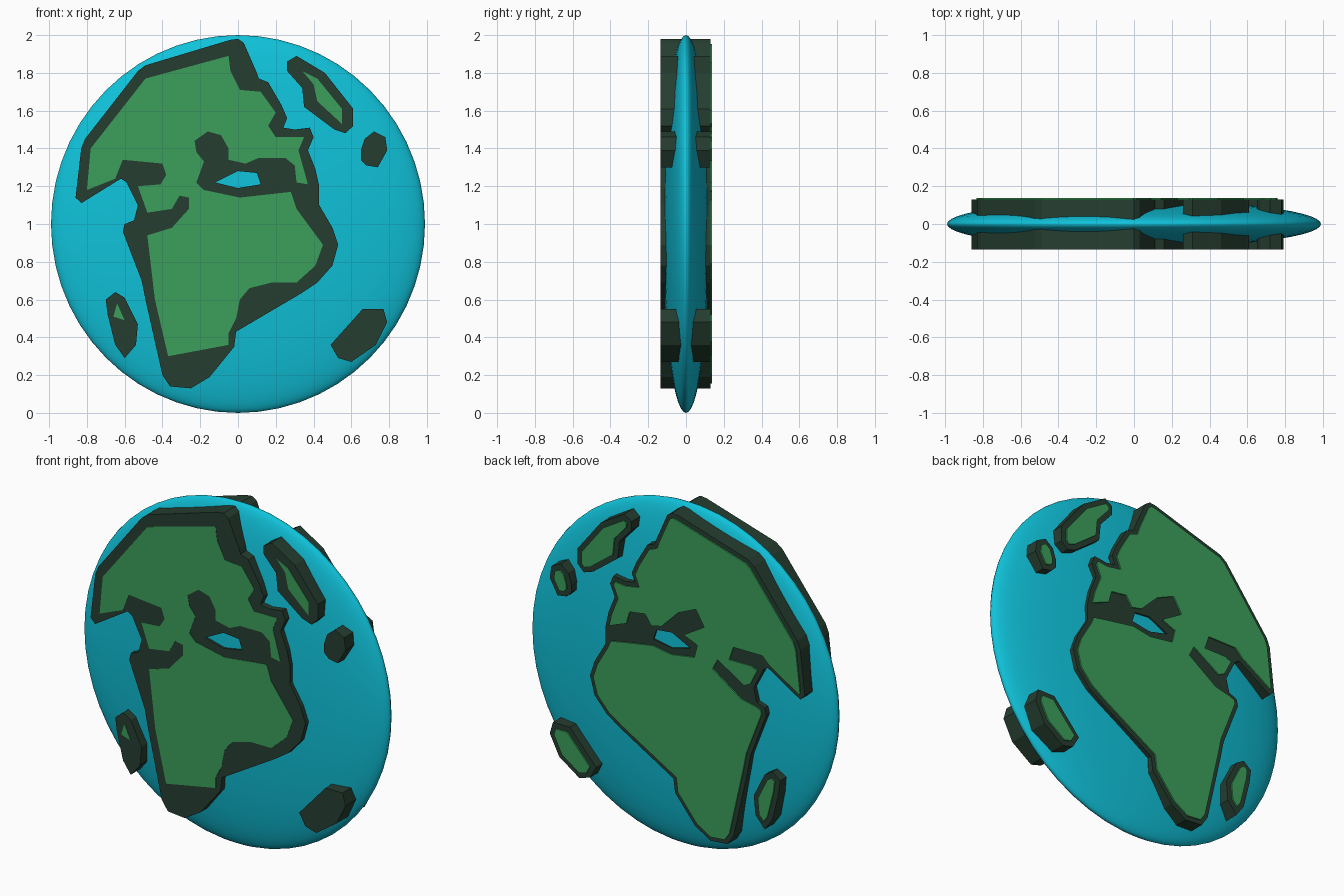
import bpy
import bmesh
import math
from mathutils import Vector

default_cube = bpy.data.objects.get("Cube")
if default_cube:
    bpy.data.objects.remove(default_cube, do_unlink=True)


def make_material(name, colour):
    material = bpy.data.materials.new(name)
    material.use_nodes = True
    rgba = (*colour, 1)
    material.diffuse_color = rgba
    shader = next(n for n in material.node_tree.nodes if n.type == "BSDF_PRINCIPLED")
    shader.inputs["Base Color"].default_value = rgba
    shader.inputs["Roughness"].default_value = 0.7
    return material


ocean_blue = make_material("ocean_blue", (.005, .54, .7))
land_green = make_material("land_green", (.045, .35, .105))
cliff_green = make_material("dark_cliff_green", (.019, .048, .03))


def inset(loop, distance):
    """Move every point of a clockwise outline inwards, with limited mitres."""
    points = [Vector(p) for p in loop]
    moved = []
    for i, point in enumerate(points):
        before = (point - points[i - 1]).normalized()
        after = (points[(i + 1) % len(points)] - point).normalized()
        n1 = Vector((before.y, -before.x))
        n2 = Vector((after.y, -after.x))
        moved.append(point + (n1 + n2) * distance / max(.6, 1 + n1.dot(n2)))
    return moved


def slab(name, loops, front, back, material):
    """Fill the outlines (inner ones become holes) and extrude along y."""
    curve = bpy.data.curves.new(name, "CURVE")
    curve.dimensions = "2D"
    curve.fill_mode = "BOTH"
    curve.extrude = (back - front) / 2
    for loop in loops:
        spline = curve.splines.new("POLY")
        spline.points.add(len(loop) - 1)
        for target, (x, z) in zip(spline.points, loop):
            target.co = (x, z, 0, 1)
        spline.use_cyclic_u = True
    obj = bpy.data.objects.new(name, curve)
    bpy.context.collection.objects.link(obj)
    obj.location.y = (front + back) / 2
    obj.rotation_euler.x = math.pi / 2
    bpy.ops.object.select_all(action="DESELECT")
    obj.select_set(True)
    bpy.context.view_layer.objects.active = obj
    bpy.ops.object.convert(target="MESH")
    obj = bpy.context.view_layer.objects.active
    obj.name = name
    mesh = obj.data
    bm = bmesh.new()
    bm.from_mesh(mesh)
    bmesh.ops.remove_doubles(bm, verts=bm.verts, dist=.00001)
    bmesh.ops.recalc_face_normals(bm, faces=bm.faces)
    for face in bm.faces:
        face.smooth = False
        face.material_index = 0
    bm.to_mesh(mesh)
    bm.free()
    mesh.materials.clear()
    mesh.materials.append(material)
    return obj


# Flattened ocean globe
bpy.ops.mesh.primitive_uv_sphere_add(segments=56, ring_count=28, location=(0, 0, 1))
ocean = bpy.context.object
ocean.name = "ocean_disc"
ocean.scale = (.99, .125, 1)
ocean.data.materials.append(ocean_blue)
bpy.ops.object.shade_smooth()

# Coast of the main continent, clockwise in stretches between the sea inlets
north_coast = [(-.04, 1.975), (0, 1.98), (.03, 1.96), (.1, 1.8), (.11, 1.77), (.16, 1.75),
               (.23, 1.63), (.26, 1.56), (.24, 1.51), (.3, 1.5), (.38, 1.51), (.4, 1.46),
               (.37, 1.39), (.41, 1.29), (.43, 1.2)]
south_coast = [(.43, 1.1), (.5, .98), (.53, .89), (.5, .78), (.42, .69), (.33, .63),
               (-.01, .43), (-.02, .35), (-.15, .19), (-.25, .13), (-.36, .14), (-.4, .2),
               (-.49, .6), (-.51, .7), (-.61, .96), (-.6, 1), (-.55, 1.02)]
peninsula_coast = [(-.53, 1.1), (-.59, 1.22)]
east_coast = [(-.62, 1.24), (-.83, 1.11), (-.86, 1.14), (-.83, 1.4), (-.81, 1.45),
              (-.53, 1.81), (-.49, 1.84)]
continent = north_coast + south_coast + peninsula_coast + east_coast
lake = [(-.12, 1.22), (0, 1.28), (.1, 1.27), (.12, 1.21), (0, 1.19)]

# Inlets that cut only the rear grass layer
inner_sea = [(.4, 1.19), (.27, 1.24), (.25, 1.31), (.18, 1.32), (.14, 1.26), (.05, 1.28),
             (0, 1.33), (-.06, 1.39), (-.15, 1.43), (-.18, 1.38), (-.08, 1.32),
             (-.04, 1.28), (-.14, 1.24), (-.13, 1.2), (0, 1.18), (.12, 1.2),
             (.3, 1.17), (.41, 1.15)]
narrow_sea = [(-.46, 1.04), (-.3, 1.15), (-.31, 1.17), (-.47, 1.07)]
gulf = [(-.52, 1.25), (-.41, 1.25), (-.42, 1.28), (-.58, 1.28)]
rear_grass = (north_coast + inner_sea + south_coast + narrow_sea
              + peninsula_coast + gulf + east_coast)

# Front grass, with broad dark margins around it
front_grass = [(-.05, 1.89), (-.04, 1.81), (.01, 1.71), (.12, 1.7), (.2, 1.59), (.16, 1.52),
               (.2, 1.46), (.35, 1.46), (.32, 1.39), (.37, 1.21), (.31, 1.22), (.3, 1.31),
               (.25, 1.35), (.11, 1.35), (.04, 1.32), (-.05, 1.34), (-.05, 1.4),
               (-.09, 1.47), (-.16, 1.49), (-.23, 1.44), (-.22, 1.38), (-.18, 1.33),
               (-.22, 1.22), (-.18, 1.18), (.01, 1.14), (.28, 1.17), (.31, 1.08),
               (.45, .89), (.41, .78), (.31, .69), (.18, .69), (.06, .66), (.01, .6),
               (-.01, .5), (-.05, .42), (-.05, .36), (-.37, .3), (-.44, .6), (-.48, .94),
               (-.35, .98), (-.26, 1.08), (-.26, 1.14), (-.31, 1.15), (-.35, 1.08),
               (-.48, 1.06), (-.53, 1.2), (-.41, 1.21), (-.38, 1.26), (-.4, 1.32),
               (-.61, 1.34), (-.65, 1.24), (-.8, 1.18), (-.78, 1.4), (-.49, 1.77)]

# Islands: outline and optional front grass patch
islands = {
    "north_island": (
        [(.26, 1.86), (.31, 1.89), (.46, 1.8), (.61, 1.61), (.61, 1.52), (.57, 1.48),
         (.51, 1.5), (.35, 1.62), (.34, 1.72), (.26, 1.81)],
        [(.34, 1.81), (.42, 1.77), (.55, 1.61), (.55, 1.53), (.42, 1.65), (.4, 1.74)]),
    "small_island": (
        [(.65, 1.39), (.67, 1.45), (.72, 1.49), (.78, 1.46), (.79, 1.39), (.74, 1.3),
         (.68, 1.31), (.65, 1.34)], None),
    "south_island": (
        [(.49, .36), (.66, .55), (.77, .55), (.79, .48), (.73, .36), (.6, .27), (.53, .29)],
        None),
    "long_island": (
        [(-.7, .6), (-.65, .64), (-.6, .61), (-.53, .47), (-.54, .36), (-.6, .29),
         (-.65, .36), (-.69, .52)],
        [(-.64, .58), (-.6, .49), (-.66, .51)]),
}

# Dark land blocks pass through the disc, grass lies on both sides
FRONT, BACK = -.134, .13
slab("continent_cliffs", [continent, lake], FRONT, BACK, cliff_green)
slab("continent_front_grass", [front_grass], FRONT - .002, FRONT + .005, land_green)
slab("continent_rear_grass", [inset(rear_grass, .025)], BACK - .001, BACK + .008, land_green)

for island_name, (outline, patch) in islands.items():
    slab(island_name + "_cliffs", [outline], FRONT, BACK, cliff_green)
    slab(island_name + "_rear_grass", [inset(outline, .03)], BACK - .001, BACK + .008, land_green)
    if patch:
        slab(island_name + "_front_grass", [patch], FRONT - .002, FRONT + .005, land_green)
